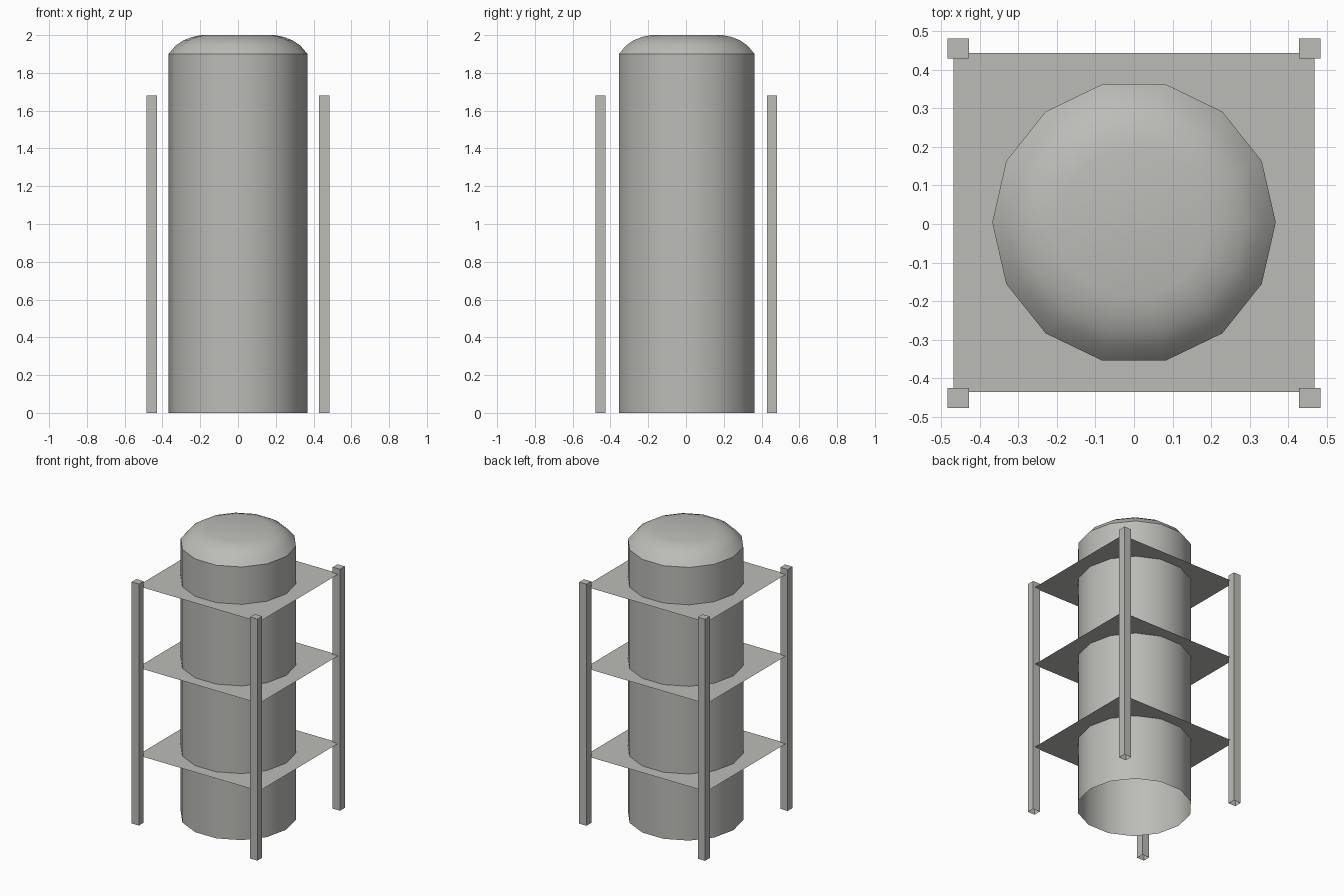
import bpy, bmesh, math

if "Cube" in bpy.data.objects:
    bpy.data.objects.remove(bpy.data.objects["Cube"])

grey = bpy.data.materials.new("warm grey")
grey.diffuse_color = (0.50, 0.50, 0.475, 1)
grey.use_nodes = True
grey.node_tree.nodes["Principled BSDF"].inputs["Base Color"].default_value = grey.diffuse_color


def make_object(name, bm):
    bmesh.ops.recalc_face_normals(bm, faces=bm.faces[:])
    mesh = bpy.data.meshes.new(name)
    bm.to_mesh(mesh)
    bm.free()
    mesh.materials.append(grey)
    obj = bpy.data.objects.new(name, mesh)
    bpy.context.collection.objects.link(obj)
    return obj


# Tank: 14-sided lathe with a rounded cap, open underneath
SIDES, CENTRE_Y = 14, 0.004
profile = [(0.368, 0), (0.368, 1.9), (0.33, 1.945),
           (0.288, 1.973), (0.243, 1.99), (0.195, 2.0)]
bm = bmesh.new()
rings = []
for r, z in profile:
    angles = [2 * math.pi * i / SIDES for i in range(SIDES)]
    rings.append([bm.verts.new((r * math.cos(a), CENTRE_Y + r * math.sin(a), z))
                  for a in angles])
for low, high in zip(rings, rings[1:]):
    for i in range(SIDES):
        j = (i + 1) % SIDES
        bm.faces.new((low[i], low[j], high[j], high[i]))
bm.faces.new(rings[-1])
tank = make_object("tank", bm)
if tank.data.polygons[-1].normal.z < 0:
    tank.data.flip_normals()
bpy.context.view_layer.objects.active = tank
tank.select_set(True)
bpy.ops.object.shade_smooth_by_angle(angle=math.radians(30))
tank.select_set(False)

# Platforms: paper-thin rectangular sheets
for label, z in (("lower", 0.463), ("middle", 1.073), ("upper", 1.64)):
    bm = bmesh.new()
    bm.faces.new([bm.verts.new((x, y + CENTRE_Y, z)) for x, y in
                  ((-0.468, -0.44), (0.468, -0.44), (0.468, 0.44), (-0.468, 0.44))])
    sheet = make_object(label + "_platform", bm)
    if sheet.data.polygons[0].normal.z < 0:
        sheet.data.flip_normals()

# Corner posts, open underneath
for sx, side in ((-1, "left"), (1, "right")):
    for sy, end in ((-1, "front"), (1, "back")):
        bm = bmesh.new()
        bmesh.ops.create_cube(bm, size=1)
        for v in bm.verts:
            v.co = (sx * 0.456 + v.co.x * 0.056,
                    sy * 0.454 + 0.002 + v.co.y * 0.052,
                    (v.co.z + 0.5) * 1.68)
        bm.normal_update()
        bottom = [f for f in bm.faces if f.normal.z < -0.9]
        bmesh.ops.delete(bm, geom=bottom, context='FACES')
        make_object(f"{end}_{side}_post", bm)
